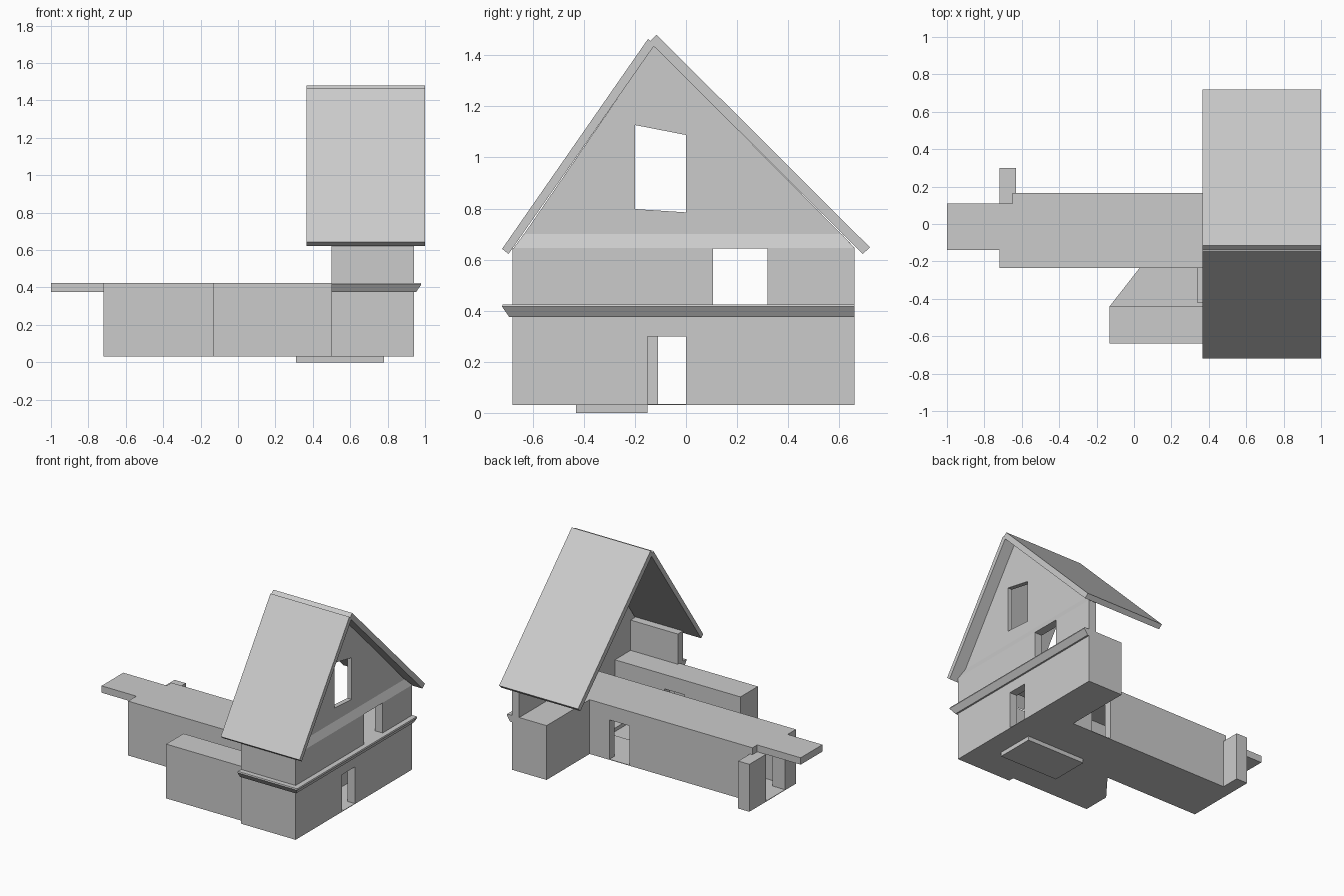
import bpy, bmesh
from mathutils import Vector

if "Cube" in bpy.data.objects:
    bpy.data.objects.remove(bpy.data.objects["Cube"])


def loft(name, ring_a, ring_b):
    """Closed solid between two matching rings of 3D points."""
    bm = bmesh.new()
    a = [bm.verts.new(p) for p in ring_a]
    b = [bm.verts.new(p) for p in ring_b]
    bm.faces.new(a)
    bm.faces.new(b)
    n = len(a)
    for i in range(n):
        j = (i + 1) % n
        bm.faces.new((a[i], a[j], b[j], b[i]))
    bmesh.ops.recalc_face_normals(bm, faces=bm.faces)
    me = bpy.data.meshes.new(name)
    bm.to_mesh(me)
    bm.free()
    ob = bpy.data.objects.new(name, me)
    bpy.context.collection.objects.link(ob)
    return ob


def plan(name, pts, z0, z1):
    return loft(name, [(x, y, z0) for x, y in pts], [(x, y, z1) for x, y in pts])


def side(name, pts, x0, x1):
    return loft(name, [(x0, y, z) for y, z in pts], [(x1, y, z) for y, z in pts])


def box(name, x0, x1, y0, y1, z0, z1):
    return plan(name, [(x0, y0), (x1, y0), (x1, y1), (x0, y1)], z0, z1)


def cut(ob, cutter):
    m = ob.modifiers.new("opening", 'BOOLEAN')
    m.operation = 'DIFFERENCE'
    m.solver = 'EXACT'
    m.object = cutter
    bpy.context.view_layer.objects.active = ob
    bpy.ops.object.modifier_apply(modifier=m.name)
    bpy.data.objects.remove(cutter)


G, C, T, E = 0.03, 0.375, 0.425, 0.645   # ground, ceiling, upper floor, eave

# Ground plate and sunken entrance
floor = plan("floor", [(-.72, -.235), (.03, -.235), (-.13, -.44), (-.13, -.64), (.5, -.64),
                       (.5, -.68), (.94, -.68), (.94, .66), (.66, .66), (.66, .165),
                       (-.65, .165), (-.65, .11), (-.72, .11)], G, G + .004)
pit = box("entrance_pit", .31, .78, -.43, -.15, 0, G)
for ob in (floor, pit):
    cut(ob, box("cutter", .34, .75, -.42, -.16, .008, .1))

# Upper floor and flat roofs, with the stairwell left open
plan("wing_roof", [(-1, -.14), (-.72, -.14), (-.72, -.235), (.88, -.235), (.88, .165),
                   (-.65, .165), (-.65, .11), (-1, .11)], C, T)
plan("annex_roof", [(-.13, -.64), (.5, -.64), (.5, -.68), (.88, -.68),
                    (.88, -.44), (-.13, -.44)], C, T)
box("back_room_roof", .66, .88, .165, .66, C, T)

# Ground floor walls of the house
right_wall = box("right_wall", .88, .94, -.68, .66, G, E)
cut(right_wall, box("cutter", .8, 1, -.15, 0, G - .1, .3))
cut(right_wall, box("cutter", .8, 1, .105, .32, T, .648 - .004))
box("house_front_wall", .5, .88, -.68, -.62, G, C)
box("house_back_wall", .66, .88, .60, .66, G, C)
box("house_left_wall", .66, .72, .165, .60, G, C)
box("upper_front_wall", .5, .88, -.68, -.62, T, E)

# Walls of the long wing
back = box("wing_back_wall", -.63, .66, .11, .165, G, C)
cut(back, box("cutter", .34, .5, 0, .3, G - .1, .32))
box("wing_front_wall", -.62, .31, -.235, -.18, G, C)
box("wing_end_pier", -.72, -.62, -.235, -.11, G, C)
box("wing_side_pier", -.72, -.63, .11, .30, G, C)

# Walls of the front annex
box("annex_front_wall", -.13, .5, -.64, -.58, G, C)
box("annex_left_wall", -.13, -.07, -.58, -.50, G, C)
annex_back = box("annex_back_wall", -.13, .88, -.50, -.44, G, C)
cut(annex_back, box("cutter", .32, .48, -.6, -.4, G - .1, .32))

# Sloped ledge wrapping the front and right sides
def ledge_ring(d, z):
    return [(.5, -.68, z), (.94, -.68, z), (.94, .66, z),
            (.94 + d, .66, z), (.94 + d, -.68 - d, z), (.5, -.68 - d, z)]
loft("ledge_slope", ledge_ring(.012, C), ledge_ring(.04, .416))
loft("ledge_top", ledge_ring(.04, .416), ledge_ring(.037, T))

# Gable with its window, standing on a chamfered band
gable = side("gable", [(-.672, E), (-.125, 1.44), (.662, E)], .88, .915)
cut(gable, side("cutter", [(-.2, .798), (0, .785), (0, 1.088), (-.2, 1.127)], .8, 1))
loft("gable_band",
     [(.90, -.675, E), (.94, -.675, E), (.915, -.635, .7), (.90, -.635, .7)],
     [(.90, .66, E), (.94, .66, E), (.915, .61, .7), (.90, .61, .7)])

# Two roof panels with unequal pitch
side("roof_back", [(-.115, 1.48), (.72, .648), (.692, .622), (-.143, 1.452)], .365, 1)
side("roof_front", [(-.148, 1.465), (-.72, .642), (-.695, .622), (-.125, 1.437)], .365, 1)
